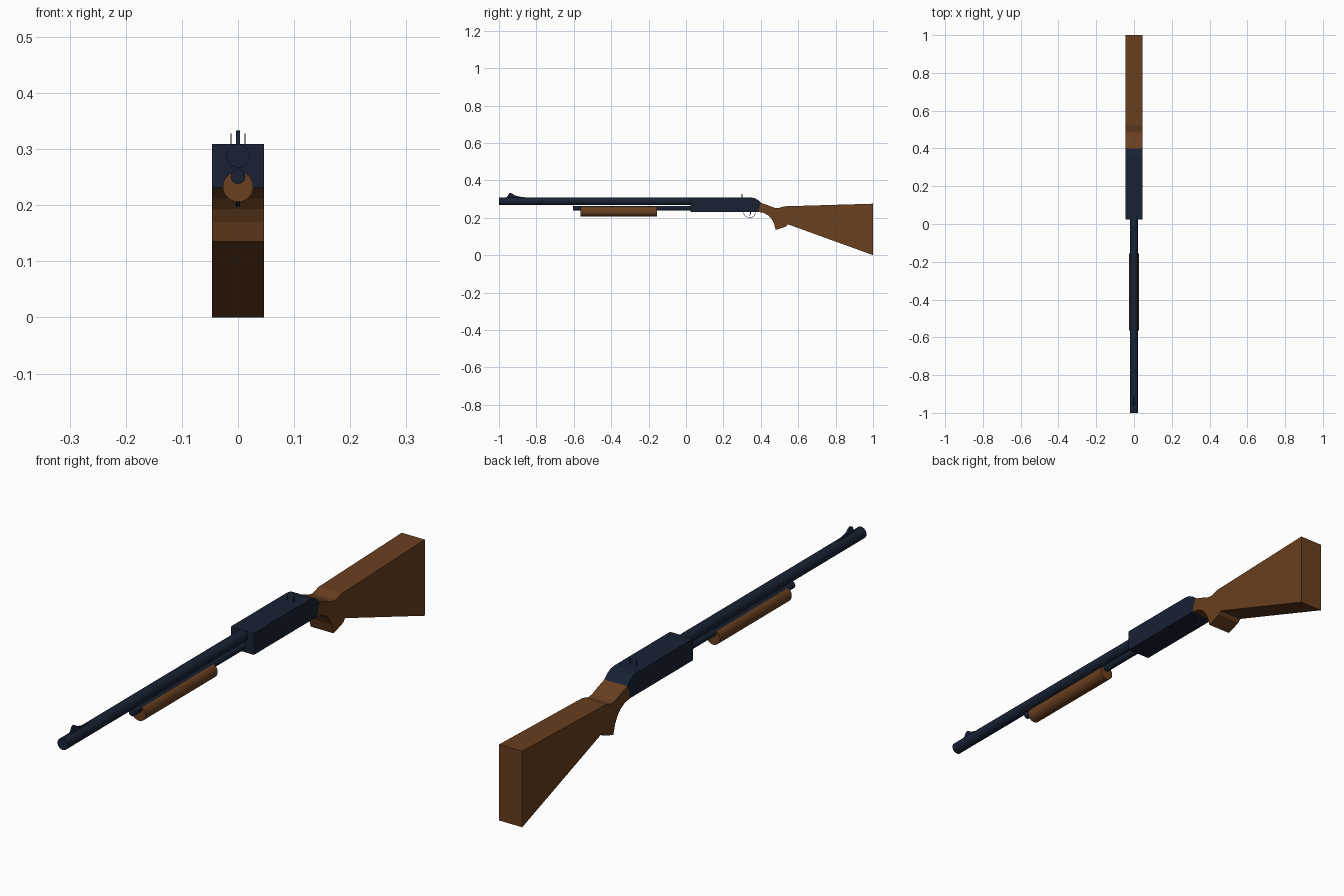
import bpy, bmesh, math

if "Cube" in bpy.data.objects:
    bpy.data.objects.remove(bpy.data.objects["Cube"])


def material(name, rgb):
    m = bpy.data.materials.new(name)
    m.diffuse_color = (*rgb, 1)
    m.use_nodes = True
    m.node_tree.nodes["Principled BSDF"].inputs["Base Color"].default_value = m.diffuse_color
    return m


WOOD = material("wood", (0.14, 0.05, 0.014))
STEEL = material("steel", (0.009, 0.016, 0.034))


def extrude_profile(name, pts, half, mat, x=0.0):
    """Side outline (y, z) given a width along x."""
    bm = bmesh.new()
    face = bm.faces.new([bm.verts.new((x - half, y, z)) for y, z in pts])
    new = bmesh.ops.extrude_face_region(bm, geom=[face])["geom"]
    bmesh.ops.translate(bm, vec=(2 * half, 0, 0),
                        verts=[v for v in new if isinstance(v, bmesh.types.BMVert)])
    bmesh.ops.recalc_face_normals(bm, faces=bm.faces)
    me = bpy.data.meshes.new(name)
    bm.to_mesh(me)
    bm.free()
    ob = bpy.data.objects.new(name, me)
    bpy.context.collection.objects.link(ob)
    me.materials.append(mat)
    return ob


def tube(name, y0, y1, z, r, mat):
    """Round bar lying along y."""
    bpy.ops.mesh.primitive_cylinder_add(vertices=32, radius=r, depth=y1 - y0,
                                        location=(0, (y0 + y1) / 2, z),
                                        rotation=(math.pi / 2, 0, 0))
    ob = bpy.context.object
    ob.name = name
    ob.data.materials.append(mat)
    bpy.ops.object.shade_smooth_by_angle(angle=math.radians(30))
    return ob


# Barrel, magazine tube and sliding fore-end
tube("barrel", -1.0, 0.04, 0.288, 0.021, STEEL)
tube("magazine_tube", -0.605, 0.04, 0.251, 0.013, STEEL)
tube("fore_end", -0.565, -0.155, 0.233, 0.027, WOOD)

# Receiver with rounded upper rear corner
extrude_profile("receiver", [
    (0.025, 0.231), (0.025, 0.309), (0.345, 0.309), (0.367, 0.305),
    (0.385, 0.295), (0.400, 0.280), (0.385, 0.231)], 0.046, STEEL)

# Stock with grip
extrude_profile("stock", [
    (0.400, 0.280), (0.440, 0.266), (0.470, 0.254), (0.490, 0.251),
    (0.505, 0.255), (0.525, 0.261), (1.0, 0.275), (1.0, 0.003), (1.0, 0.0),
    (0.545, 0.165), (0.535, 0.153), (0.515, 0.146), (0.480, 0.135),
    (0.470, 0.170), (0.458, 0.193), (0.440, 0.212), (0.415, 0.226),
    (0.385, 0.231)], 0.046, WOOD)

# Front sight blade
extrude_profile("front_sight", [
    (-0.962, 0.305), (-0.955, 0.314), (-0.945, 0.331), (-0.936, 0.333),
    (-0.927, 0.328), (-0.915, 0.319), (-0.890, 0.313), (-0.850, 0.308),
    (-0.850, 0.303)], 0.0035, STEEL)

# Rear sight prongs
for side, x in (("left", -0.0125), ("right", 0.0125)):
    extrude_profile("rear_sight_" + side, [
        (0.298, 0.305), (0.298, 0.328), (0.303, 0.328), (0.303, 0.305)],
        0.001, STEEL, x)

# Trigger guard: thin strip following a rounded bow
bow = [(0.303, 0.235), (0.308, 0.222), (0.318, 0.207), (0.332, 0.199),
       (0.350, 0.198), (0.363, 0.207), (0.371, 0.222), (0.374, 0.235)]
cy, cz, k = 0.339, 0.235, 0.94
inner = [(cy + (y - cy) * k, cz + (z - cz) * k) for y, z in reversed(bow)]
extrude_profile("trigger_guard", bow + inner, 0.004, STEEL)

# Trigger
extrude_profile("trigger", [
    (0.340, 0.235), (0.343, 0.222), (0.338, 0.210), (0.341, 0.209),
    (0.347, 0.222), (0.346, 0.235)], 0.003, STEEL)
